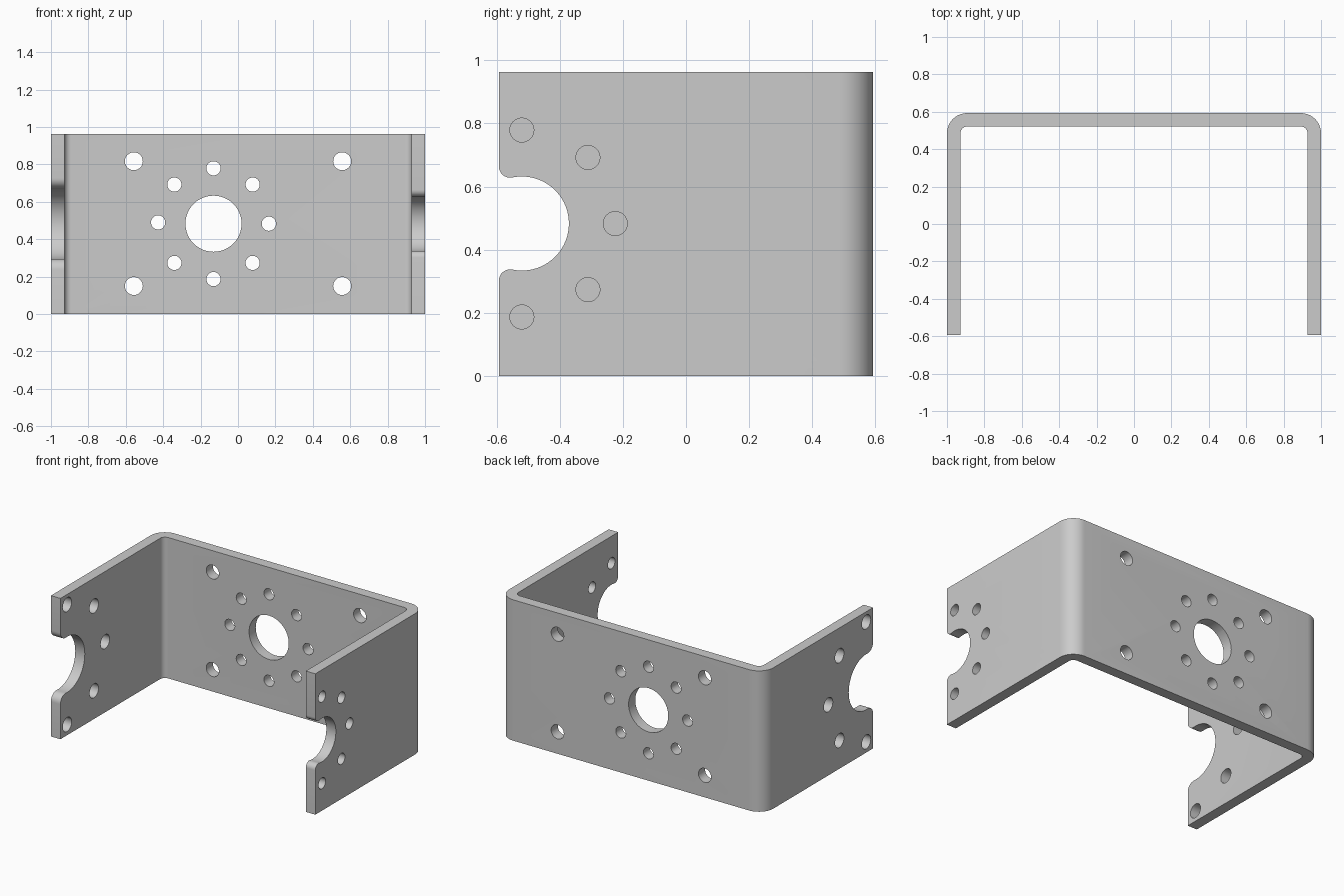
import bpy, bmesh
from math import sin, cos, pi, radians, sqrt, atan2

if "Cube" in bpy.data.objects:
    bpy.data.objects.remove(bpy.data.objects["Cube"])

W, D, H, T = 1.0, 0.593, 0.963, 0.072   # half width, half depth, height, sheet thickness
R_OUT, R_IN = 0.108, 0.036              # bend radii
ZC = 0.483                              # height of the hole patterns
NOTCH_Y = -0.52                         # notch centre on the side flanges


def arc(cx, cy, r, a0, a1, n):
    return [(cx + r * cos(a0 + (a1 - a0) * i / n), cy + r * sin(a0 + (a1 - a0) * i / n))
            for i in range(n + 1)]


def circle(cx, cy, r, n=32):
    return arc(cx, cy, r, 0, 2 * pi, n)[:-1]


def prism(bm, pts, axis, a, b):
    """Extrude a 2D outline along an axis from a to b."""
    place = {'X': lambda u, v, w: (w, u, v),
             'Y': lambda u, v, w: (u, w, v),
             'Z': lambda u, v, w: (u, v, w)}[axis]
    lo = [bm.verts.new(place(u, v, a)) for u, v in pts]
    hi = [bm.verts.new(place(u, v, b)) for u, v in pts]
    bm.faces.new(lo)
    bm.faces.new(hi)
    n = len(pts)
    for i in range(n):
        j = (i + 1) % n
        bm.faces.new((lo[i], lo[j], hi[j], hi[i]))


def make_object(name, bm):
    bmesh.ops.recalc_face_normals(bm, faces=bm.faces[:])
    mesh = bpy.data.meshes.new(name)
    bm.to_mesh(mesh)
    bm.free()
    ob = bpy.data.objects.new(name, mesh)
    bpy.context.collection.objects.link(ob)
    return ob


def notch(r, f):
    """Round notch open to the front edge, with rounded lips of radius f."""
    fy = -D + f
    dz = sqrt((r + f) ** 2 - (fy - NOTCH_Y) ** 2)
    a = atan2(dz, fy - NOTCH_Y)
    lip = arc(fy, dz, f, pi, a + pi, 8)
    half = [(-D - 0.1, dz)] + lip + arc(NOTCH_Y, 0, r, a, 0, 20)[1:]
    outline = half + [(y, -z) for y, z in reversed(half[:-1])]
    return [(y, z + ZC) for y, z in outline]


# Bent U-shaped sheet
half = ([(W - T, -D), (W, -D)]
        + arc(W - R_OUT, D - R_OUT, R_OUT, 0, pi / 2, 10))
inner = arc(W - T - R_IN, D - T - R_IN, R_IN, pi / 2, 0, 8)
outline = (half + [(-x, y) for x, y in reversed(half)]
           + [(-x, y) for x, y in reversed(inner)] + inner)
bm = bmesh.new()
prism(bm, outline, 'Z', 0, H)
bracket = make_object("motor_bracket", bm)

# Holes through the back plate
bm = bmesh.new()
CX = -0.131
back = [circle(CX, ZC, 0.15, 48)]
for k in range(8):
    a = k * pi / 4
    back.append(circle(CX + 0.296 * cos(a), ZC + 0.296 * sin(a) + (0.007 if k == 4 else 0), 0.038))
back += [circle(sx * 0.557, z, 0.048) for sx in (-1, 1) for z in (0.15, 0.817)]
for pts in back:
    prism(bm, pts, 'Y', D - 0.2, D + 0.1)

# Notch and half ring of holes in each side flange
for side, r, lip, ring, hole in ((1, 0.149, 0.036, 0.296, 0.038),
                                 (-1, 0.19, 0.055, 0.41, 0.048)):
    cuts = [notch(r, lip)]
    for deg in (-90, -45, 0, 45, 90):
        a = radians(deg)
        cuts.append(circle(NOTCH_Y + ring * cos(a), ZC + ring * sin(a), hole))
    for pts in cuts:
        prism(bm, pts, 'X', side * (W - 0.2), side * (W + 0.1))
cutter = make_object("hole_cutter", bm)
cutter.hide_render = True

mod = bracket.modifiers.new("holes", 'BOOLEAN')
mod.operation = 'DIFFERENCE'
mod.solver = 'EXACT'
mod.object = cutter
bpy.context.view_layer.objects.active = bracket
bracket.select_set(True)
bpy.ops.object.modifier_apply(modifier=mod.name)
bpy.data.objects.remove(cutter)

bpy.ops.object.shade_smooth_by_angle(angle=radians(30))
